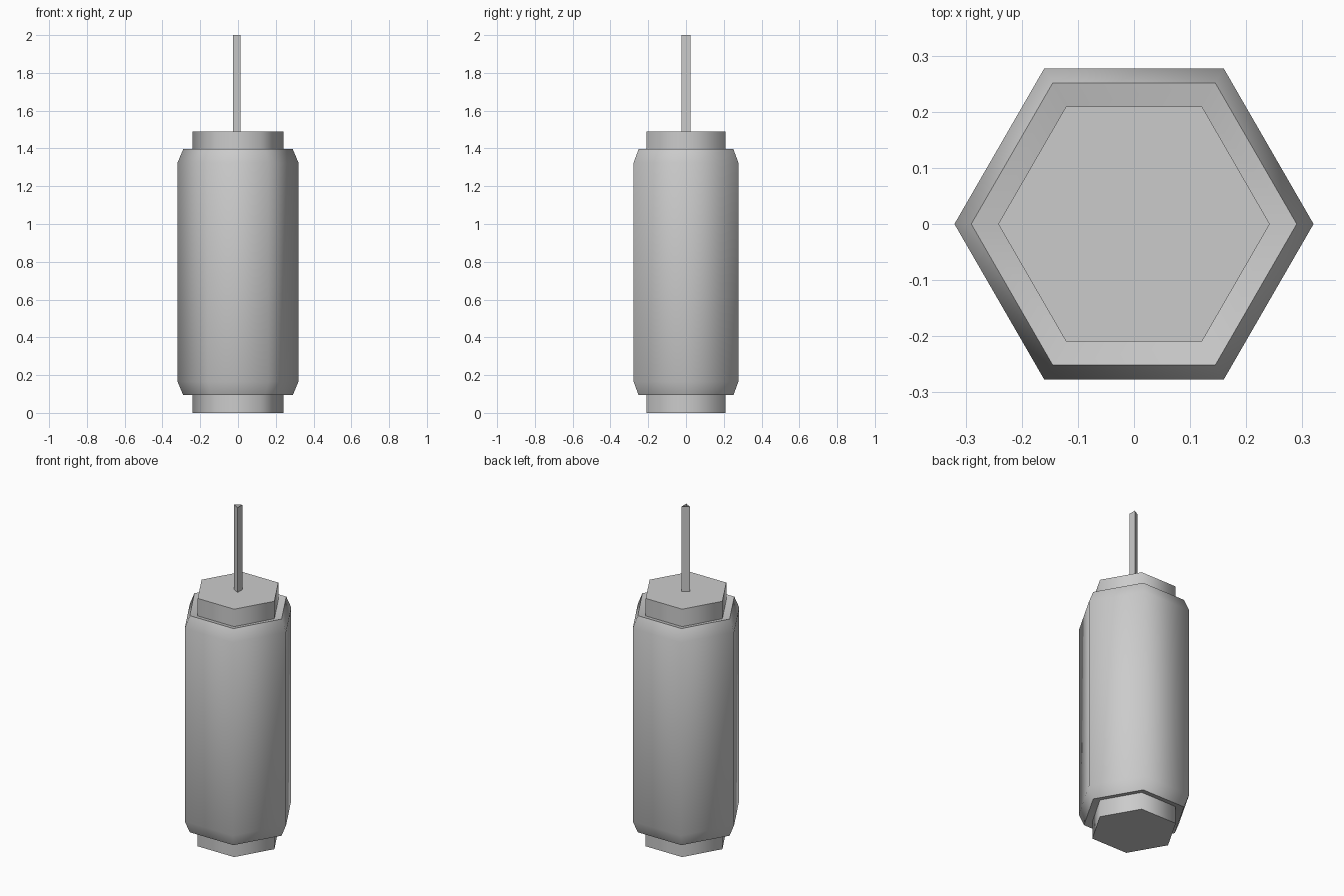
import bpy
import bmesh
from math import cos, sin, pi, radians

if "Cube" in bpy.data.objects:
    bpy.data.objects.remove(bpy.data.objects["Cube"], do_unlink=True)

GREY = (0.6, 0.6, 0.6, 1.0)
grey = bpy.data.materials.new("plain grey")
grey.use_nodes = True
grey.diffuse_color = GREY
grey.node_tree.nodes["Principled BSDF"].inputs["Base Color"].default_value = GREY


def prism(name, sides, profile, start=0.0, capped=True):
    """Loft a regular polygon through (radius, height) points."""
    bm = bmesh.new()
    rings = []
    for r, z in profile:
        angles = [start + 2 * pi * i / sides for i in range(sides)]
        rings.append([bm.verts.new((r * cos(a), r * sin(a), z)) for a in angles])
    for low, high in zip(rings, rings[1:]):
        for i in range(sides):
            j = (i + 1) % sides
            bm.faces.new((low[i], low[j], high[j], high[i]))
    if capped:
        bm.faces.new(rings[0][::-1])
        bm.faces.new(rings[-1])
    mesh = bpy.data.meshes.new(name)
    bm.to_mesh(mesh)
    bm.free()
    mesh.materials.append(grey)
    obj = bpy.data.objects.new(name, mesh)
    bpy.context.collection.objects.link(obj)
    bpy.ops.object.select_all(action="DESELECT")
    obj.select_set(True)
    bpy.context.view_layer.objects.active = obj
    bpy.ops.object.shade_smooth_by_angle(angle=radians(65))
    return obj


# Hexagonal body: end plugs, shallow sunken rims and chamfered shoulders
HEIGHT = 1.49
lower = [(0.242, 0.0), (0.242, 0.105), (0.29, 0.094), (0.32, 0.165)]
upper = [(r, HEIGHT - z) for r, z in reversed(lower)]
prism("hexagonal_body", 6, lower + upper)

# Thin three-sided open wick
prism("wick", 3, [(0.026, HEIGHT), (0.026, 2.0)], start=pi / 3, capped=False)
